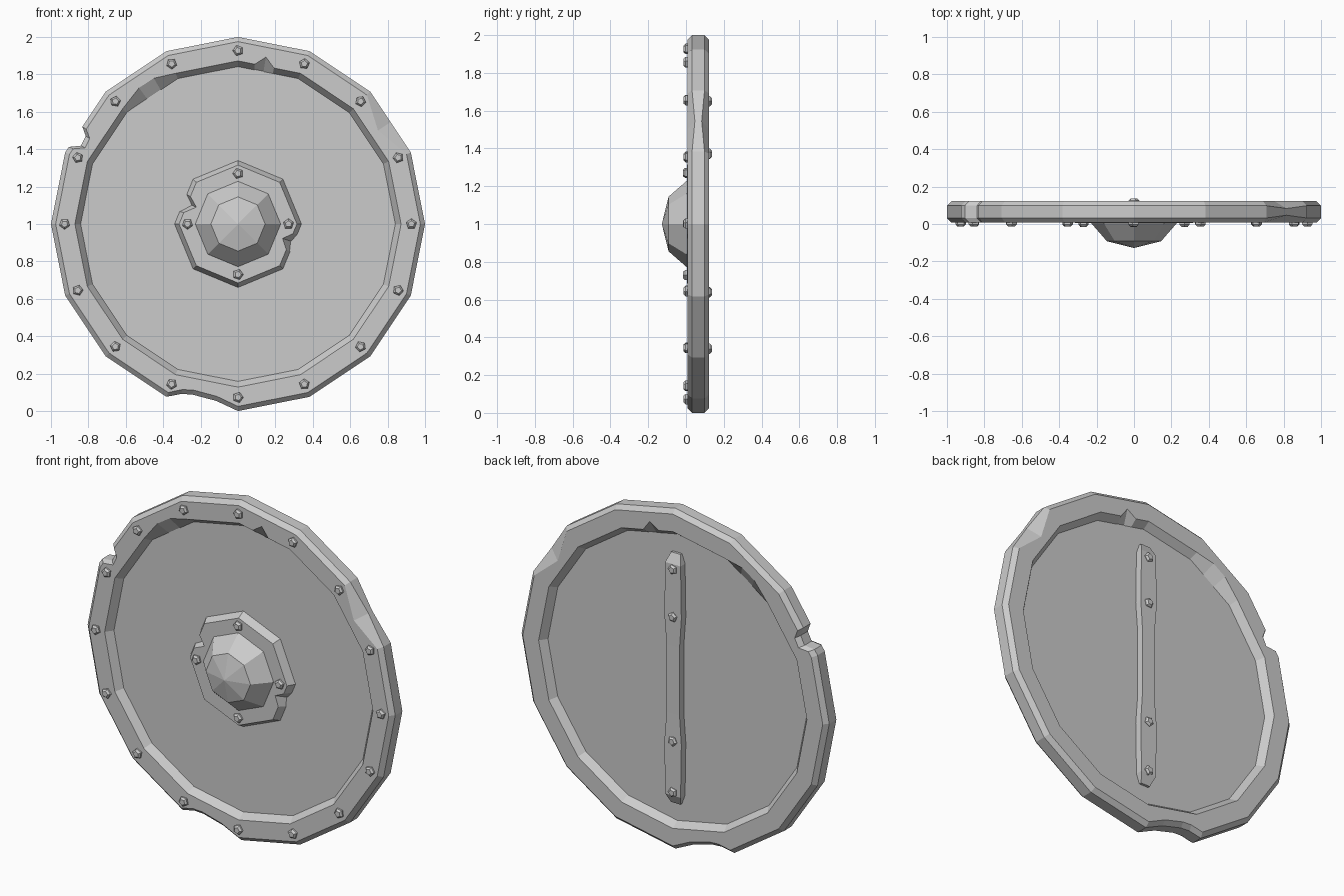
import bpy, bmesh, math

if "Cube" in bpy.data.objects:
    bpy.data.objects.remove(bpy.data.objects["Cube"])

CENTRE = 1.0
grey = bpy.data.materials.new("plain_grey")
grey.use_nodes = True
grey.diffuse_color = (0.6, 0.6, 0.6, 1)
grey.node_tree.nodes["Principled BSDF"].inputs["Base Color"].default_value = (0.6, 0.6, 0.6, 1)


def finish(bm, name):
    bmesh.ops.remove_doubles(bm, verts=bm.verts, dist=0.0005)
    bmesh.ops.recalc_face_normals(bm, faces=bm.faces)
    mesh = bpy.data.meshes.new(name)
    bm.to_mesh(mesh)
    bm.free()
    mesh.materials.append(grey)
    ob = bpy.data.objects.new(name, mesh)
    bpy.context.collection.objects.link(ob)
    return ob


def bridge(bm, rows, closed_rows, closed_cols):
    """Join rows of vertices with quads."""
    n, m = len(rows), len(rows[0])
    for i in range(n if closed_rows else n - 1):
        for j in range(m if closed_cols else m - 1):
            a, b = rows[i], rows[(i + 1) % n]
            k = (j + 1) % m
            bm.faces.new((a[j], a[k], b[k], b[j]))


def radial(name, sections, closed):
    """Sections maps an angle in degrees to a list of (radius, y) points."""
    bm = bmesh.new()
    rows = []
    for deg, points in sorted(sections.items()):
        a = math.radians(deg)
        rows.append([bm.verts.new((r * math.cos(a), y, CENTRE + r * math.sin(a)))
                     for r, y in points])
    bridge(bm, rows, True, closed)
    bad = [f for f in bm.faces if f.calc_area() < 1e-7]
    bmesh.ops.delete(bm, geom=bad, context='FACES')
    return finish(bm, name)


def chord(deg, sides):
    """Radius of a unit polygon's edge at an angle."""
    step = 360 / sides
    off = (deg % step) - step / 2
    return math.cos(math.radians(step / 2)) / math.cos(math.radians(off))


# Battered rim: chamfered band with a few worn stations between the corners
def rim_section(deg, outer=None, face=None, inner=None, pinch=0):
    c = chord(deg, 16)
    out = outer or c
    f = face or out - 0.025 * c
    i = inner or 0.872 * c
    return [(out, 0.032 + pinch), (f, 0.007), (i, 0.007), (0.84 * c, 0.052),
            (0.84 * c, 0.078), (i, 0.123), (f, 0.123), (out, 0.098 - pinch)]


rim = {k * 22.5: rim_section(k * 22.5) for k in range(16)}
wear = {
    33.75: dict(face=0.9, pinch=0.015),
    77: {}, 80.5: dict(inner=0.905), 84: {},
    120: dict(inner=0.9), 126: dict(inner=0.9),
    148: {}, 150: dict(outer=0.94), 153.5: dict(outer=0.938), 155.5: {},
    251.5: dict(outer=0.958), 255: dict(outer=0.944), 263: dict(outer=0.953),
}
for deg, change in wear.items():
    rim[deg] = rim_section(deg, **change)
radial("rim", rim, True)

# Flat board inside the rim
radial("board", {k * 22.5: [(0, 0.05), (0.85, 0.05), (0.85, 0.08), (0, 0.08)]
                 for k in range(16)}, False)


# Octagonal boss plate with two chips in its edge
def plate_section(deg, face=0.315, base=0.342):
    c = chord(deg, 8)
    return [(base * c, 0.055), (face * c, 0.005), (0.2 * c, 0.005)]


plate = {k * 45: plate_section(k * 45) for k in range(8)}
for deg, face, base in ((150, 0.315, 0.342), (158, 0.26, 0.29), (168, 0.315, 0.342),
                        (332, 0.315, 0.342), (342, 0.27, 0.325), (350, 0.315, 0.342)):
    plate[deg] = plate_section(deg, face, base)
radial("boss_plate", plate, False)

# Faceted boss dome
radial("boss_dome", {k * 45: [(0.232, 0.01), (0.225, 0), (0.145, -0.092), (0, -0.128)]
                     for k in range(8)}, False)

# Back handle: stacked rectangles, wider near the fixings
bm = bmesh.new()
rows = []
for z, half, back in ((0.735, 0.03, 0.095), (0.68, 0.05, 0.122), (0.37, 0.055, 0.122),
                      (0.2, 0.042, 0.12), (-0.2, 0.042, 0.12), (-0.37, 0.055, 0.122),
                      (-0.68, 0.05, 0.122), (-0.735, 0.03, 0.095)):
    rows.append([bm.verts.new((x, y, CENTRE + z)) for x, y in
                 ((-half, 0.075), (half, 0.075), (half, back), (-half, back))])
bridge(bm, rows, False, True)
bm.faces.new(rows[0])
bm.faces.new(rows[-1])
finish(bm, "handle")


# Five-sided studs
def stud(name, x, z, y, out, turn):
    bm = bmesh.new()
    rows = []
    for r, depth in ((0.029, -0.005), (0.029, 0.009), (0.018, 0.02)):
        rows.append([bm.verts.new((x + r * math.cos(turn + k * math.tau / 5), y + out * depth,
                                   z + r * math.sin(turn + k * math.tau / 5)))
                     for k in range(5)])
    bridge(bm, rows, False, True)
    bm.faces.new(rows[-1])
    finish(bm, name)


def stud_ring(name, count, radius, y):
    for k in range(count):
        a = k * math.tau / count
        stud(f"{name}_{k + 1}", radius * math.cos(a), CENTRE + radius * math.sin(a),
             y, -1, a + 0.3)


stud_ring("rim_stud", 16, 0.927, 0.007)
stud_ring("boss_stud", 4, 0.27, 0.005)
for k, z in enumerate((0.65, 0.37, -0.36, -0.66)):
    stud(f"handle_stud_{k + 1}", 0, CENTRE + z, 0.117, 1, 0.4 * k)
